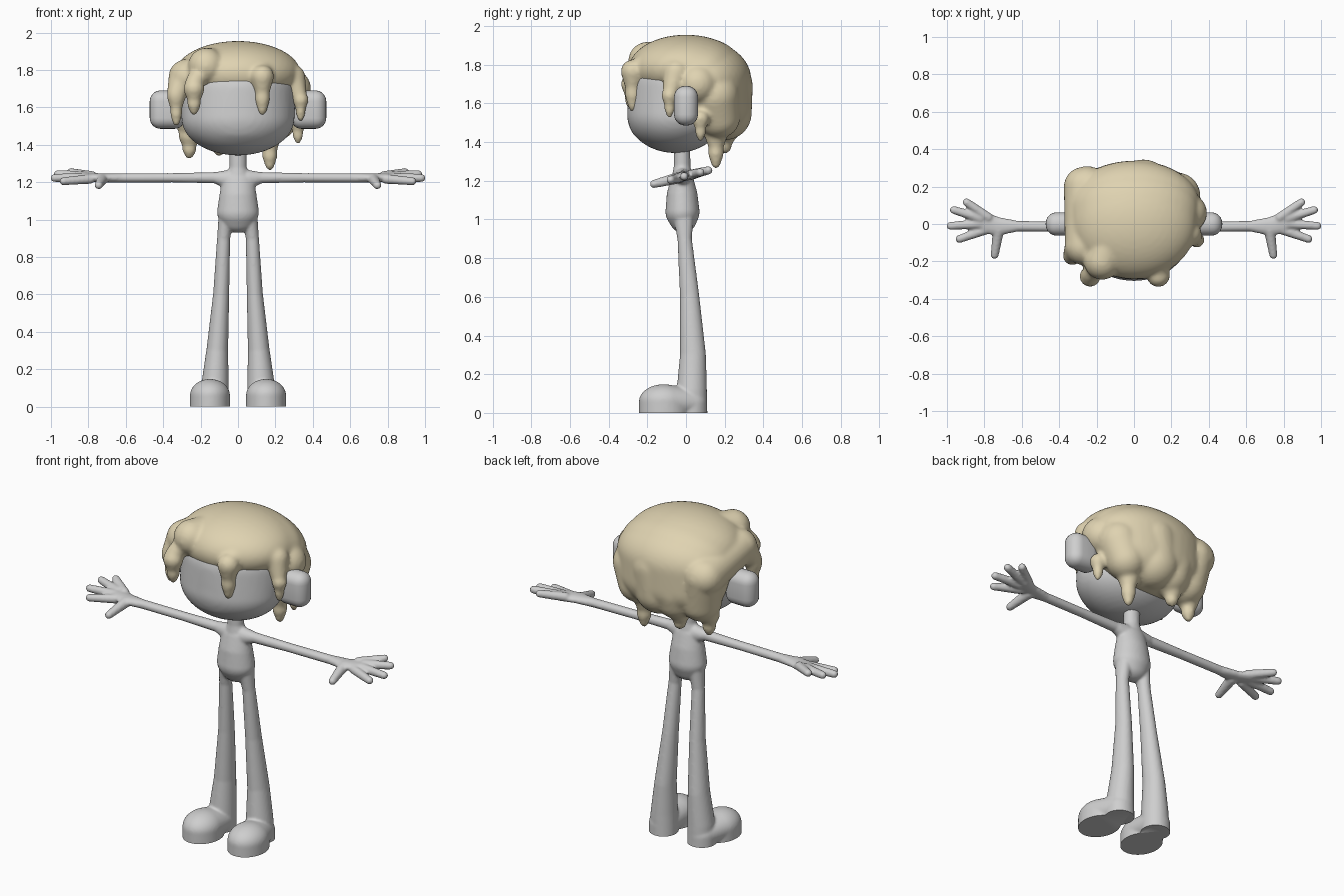
import bpy, bmesh, math
from mathutils import Vector


def material(name, rgb):
    m = bpy.data.materials.new(name)
    m.diffuse_color = (*rgb, 1)
    return m


GREY = material("plain grey", (0.62, 0.62, 0.62))
SAND = material("sandy blond", (0.74, 0.65, 0.44))

# unit sphere points shared by all rounded forms
_s = bmesh.new()
bmesh.ops.create_icosphere(_s, subdivisions=4, radius=1)
SPHERE = [v.co.copy() for v in _s.verts]
_s.free()


def node(x, y, z, rx, ry=None, rz=None):
    return (x, y, z, rx, ry or rx, rz or ry or rx)


def mirrored(nodes):
    return [nodes, [(-n[0], *n[1:]) for n in nodes]]


def add_chain(mesh_bm, nodes):
    """Skin each neighbouring pair of ellipsoids with a convex hull."""
    for pair in zip(nodes, nodes[1:]):
        bm = bmesh.new()
        for x, y, z, rx, ry, rz in pair:
            for p in SPHERE:
                bm.verts.new((x + p.x * rx, y + p.y * ry, z + p.z * rz))
        bmesh.ops.convex_hull(bm, input=bm.verts[:])
        loose = [v for v in bm.verts if not v.link_faces]
        bmesh.ops.delete(bm, geom=loose, context='VERTS')
        tmp = bpy.data.meshes.new("tmp")
        bm.to_mesh(tmp)
        bm.free()
        mesh_bm.from_mesh(tmp)
        bpy.data.meshes.remove(tmp)


def shade(ob, angle=50):
    bpy.ops.object.select_all(action='DESELECT')
    ob.select_set(True)
    bpy.context.view_layer.objects.active = ob
    bpy.ops.object.shade_smooth_by_angle(angle=math.radians(angle))


def sculpt(name, chains, mat, voxel, smooth, floor=False):
    """Fuse chains into one smooth skin; optionally cut flat at z = 0."""
    bm = bmesh.new()
    for c in chains:
        add_chain(bm, c)
    me = bpy.data.meshes.new(name)
    bm.to_mesh(me)
    bm.free()
    me.materials.append(mat)
    ob = bpy.data.objects.new(name, me)
    bpy.context.collection.objects.link(ob)
    bpy.context.view_layer.objects.active = ob
    r = ob.modifiers.new("fuse", 'REMESH')
    r.mode = 'VOXEL'
    r.voxel_size = voxel
    s = ob.modifiers.new("soften", 'SMOOTH')
    s.factor = 0.5
    s.iterations = smooth
    bpy.ops.object.modifier_apply(modifier="fuse")
    bpy.ops.object.modifier_apply(modifier="soften")
    if floor:
        bm = bmesh.new()
        bm.from_mesh(ob.data)
        bmesh.ops.bisect_plane(bm, geom=bm.verts[:] + bm.edges[:] + bm.faces[:],
                               plane_co=(0, 0, 0), plane_no=(0, 0, 1), clear_inner=True)
        bmesh.ops.holes_fill(bm, edges=[e for e in bm.edges if e.is_boundary])
        bm.to_mesh(ob.data)
        bm.free()
    for p in ob.data.polygons:
        p.material_index = 0
    shade(ob)
    return ob


# body: torso and neck, then one leg, foot, arm and hand mirrored
body = [[node(0, -0.015, 1.00, 0.095, 0.07, 0.07), node(0, -0.018, 1.04, 0.112, 0.088, 0.09),
         node(0, -0.02, 1.12, 0.10, 0.08, 0.09), node(0, -0.02, 1.205, 0.087, 0.058, 0.055)],
        [node(0, -0.02, 1.20, 0.075, 0.055, 0.06), node(0, -0.02, 1.275, 0.046, 0.043, 0.03),
         node(0, -0.02, 1.35, 0.046, 0.042, 0.03), node(0, -0.02, 1.43, 0.06, 0.05, 0.04)]]
leg = [node(0.126, 0.03, -0.06, 0.08, 0.082, 0.03), node(0.123, 0.03, 0.12, 0.073, 0.078, 0.03),
       node(0.111, 0.036, 0.30, 0.058, 0.067, 0.05), node(0.090, 0.019, 0.60, 0.043, 0.05, 0.05),
       node(0.077, -0.007, 0.90, 0.035, 0.037, 0.04), node(0.065, -0.012, 1.0, 0.04, 0.05, 0.04)]
toe = node(0.15, -0.115, 0.06, 0.107, 0.128, 0.088)
toe_base = node(0.15, -0.115, -0.06, 0.107, 0.128, 0.08)
foot = [toe_base, toe, node(0.128, 0.03, 0.05, 0.08, 0.08, 0.075),
        node(0.128, 0.03, -0.06, 0.08, 0.08, 0.06), toe_base]
arm = [node(0.05, -0.02, 1.215, 0.055, 0.044, 0.05), node(0.12, -0.018, 1.224, 0.03),
       node(0.35, -0.015, 1.224, 0.026, 0.027, 0.025), node(0.62, -0.012, 1.223, 0.026, 0.028, 0.025),
       node(0.73, -0.012, 1.224, 0.04, 0.05, 0.024), node(0.80, 0.008, 1.226, 0.04, 0.058, 0.023)]
for part in (leg, foot, arm):
    body += mirrored(part)
# fingers spread from the palm; thumb points forward
for base, tip, r in (((0.725, -0.035), (0.745, -0.166), 0.03), ((0.79, -0.03), (0.933, -0.08), 0.026),
                     ((0.82, 0.0), (0.981, -0.01), 0.026), ((0.82, 0.03), (0.963, 0.075), 0.026),
                     ((0.78, 0.035), (0.895, 0.116), 0.026)):
    body += mirrored([node(*base, 1.225 + 0.25 * base[1], r), node(*tip, 1.225 + 0.25 * tip[1], 0.0215)])
sculpt("body", body, GREY, 0.0075, 5, floor=True)

# head: rounded crown, broad jaw and a forward chin
jaw = node(0, -0.055, 1.54, 0.302, 0.25, 0.197)
sculpt("head", [[jaw, node(0, -0.005, 1.69, 0.312, 0.292, 0.20)],
                [jaw, node(0, -0.14, 1.49, 0.22, 0.153, 0.10)]], GREY, 0.014, 6)

# ears: rounded blocks
for side, sx in (("left", 1), ("right", -1)):
    bm = bmesh.new()
    bmesh.ops.create_cube(bm, size=1)
    for v in bm.verts:
        v.co = Vector((v.co.x * 0.19 + sx * 0.377, v.co.y * 0.124,
                       v.co.z * 0.205 + 1.588))
    bmesh.ops.bevel(bm, geom=bm.edges[:], offset=0.058, segments=6,
                    profile=0.5, affect='EDGES')
    me = bpy.data.meshes.new(side + "_ear")
    bm.to_mesh(me)
    bm.free()
    me.materials.append(GREY)
    ear = bpy.data.objects.new(side + "_ear", me)
    bpy.context.collection.objects.link(ear)
    shade(ear)

# hair: cap, back mass and side lobes
hair = [[node(0, 0.0, 1.78, 0.335, 0.295, 0.175), node(0, 0.08, 1.75, 0.345, 0.225, 0.19)],
        [node(0, 0.10, 1.72, 0.352, 0.238, 0.20), node(0, 0.13, 1.60, 0.335, 0.208, 0.19)],
        [node(-0.17, -0.20, 1.82, 0.098), node(-0.12, -0.08, 1.82, 0.10)],
        [node(-0.27, -0.12, 1.76, 0.10), node(-0.27, 0.20, 1.70, 0.105)],
        [node(-0.25, 0.20, 1.70, 0.11), node(-0.22, 0.17, 1.53, 0.115)],
        [node(0.285, 0.06, 1.70, 0.105), node(0.18, 0.06, 1.74, 0.14)],
        [node(0.23, 0.15, 1.64, 0.125), node(0.20, 0.17, 1.53, 0.11)],
        [node(0.05, 0.20, 1.69, 0.145), node(0.03, 0.20, 1.55, 0.14)],
        [node(-0.08, 0.20, 1.58, 0.13), node(-0.08, 0.20, 1.52, 0.115)]]


# locks: a bulb, a narrow neck, a bead and a tip, as x, y, top, bottom, radius
def lock(x, y, top, bottom, r):
    h = top - bottom
    return [node(x, y, top, r), node(x, y, top - 0.4 * h, r * 0.62),
            node(x, y, top - 0.58 * h, r * 0.66), node(x, y, bottom + r * 0.35, r * 0.38)]


for spec in ((-0.235, -0.28, 1.70, 1.56, 0.056), (0.13, -0.275, 1.765, 1.56, 0.062),
             (-0.33, -0.17, 1.66, 1.50, 0.05), (0.335, -0.085, 1.64, 1.525, 0.042),
             (0.32, 0.075, 1.52, 1.405, 0.045), (0.17, 0.155, 1.45, 1.265, 0.062),
             (-0.26, 0.15, 1.45, 1.325, 0.058), (-0.10, 0.20, 1.43, 1.34, 0.055)):
    hair.append(lock(*spec))
# roots that tie the fringe locks into the cap
hair += [[node(-0.235, -0.27, 1.73, 0.048), node(-0.18, -0.20, 1.81, 0.06)],
         [node(0.13, -0.27, 1.765, 0.055), node(0.13, -0.20, 1.80, 0.06)],
         [node(-0.33, -0.17, 1.67, 0.05), node(-0.29, -0.12, 1.77, 0.08)],
         [node(0.335, -0.085, 1.64, 0.035), node(0.29, -0.05, 1.76, 0.07)]]
sculpt("hair", hair, SAND, 0.011, 7)
